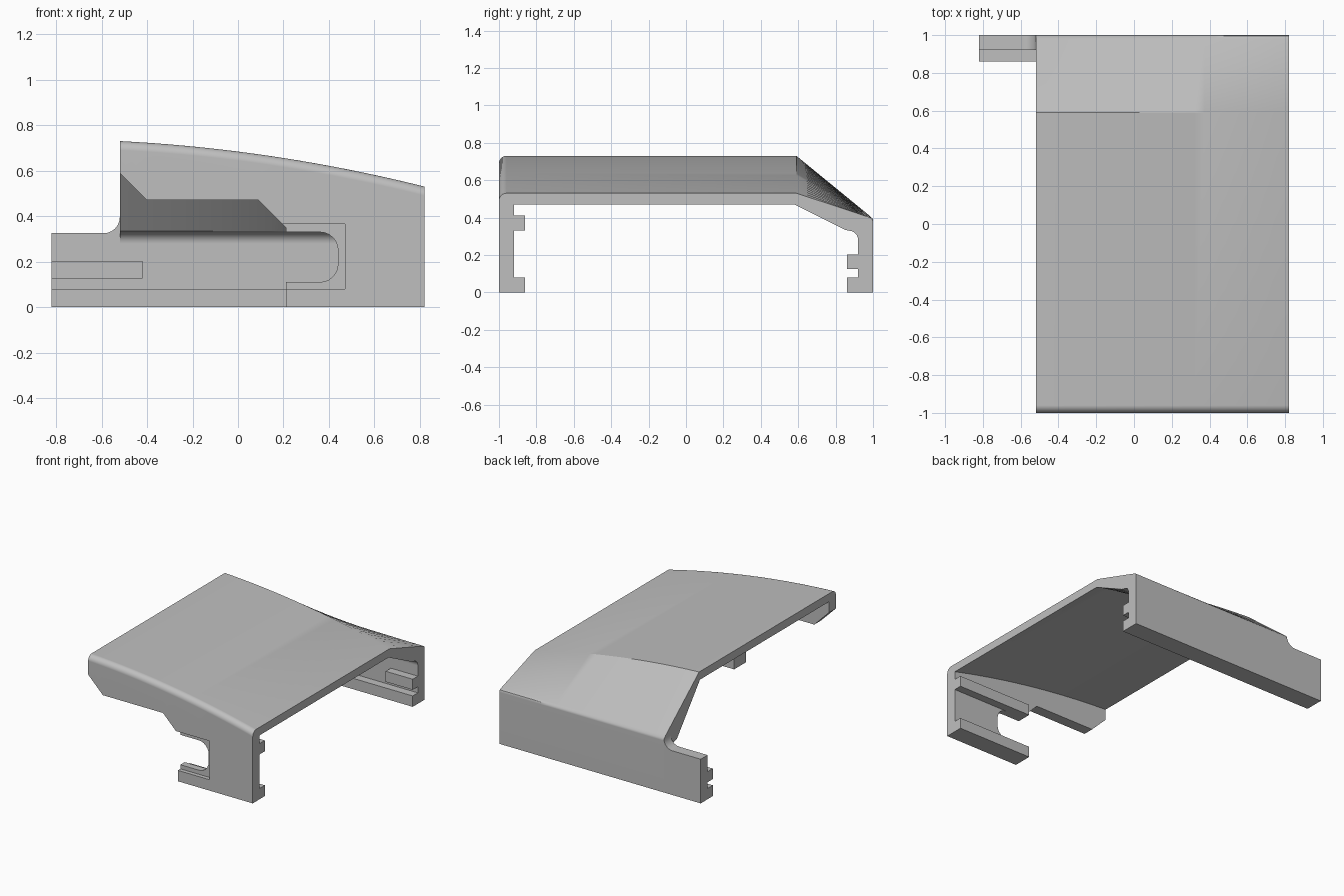
import bpy, bmesh, math

cube = bpy.data.objects.get("Cube")
if cube:
    bpy.data.objects.remove(cube, do_unlink=True)

grey = bpy.data.materials.new("plain_grey")
grey.use_nodes = True
grey.diffuse_color = (0.52, 0.52, 0.52, 1)
grey.node_tree.nodes["Principled BSDF"].inputs["Base Color"].default_value = grey.diffuse_color

LEFT, RIGHT = -0.52, 0.82      # ends of the shell in x
WALL, ROOF = 0.08, 0.06        # thicknesses


def loft(name, rings):
    """Closed solid through matching rings of points."""
    bm = bmesh.new()
    loops = [[bm.verts.new(p) for p in ring] for ring in rings]
    n = len(loops[0])
    for a, b in zip(loops, loops[1:]):
        for i in range(n):
            j = (i + 1) % n
            bm.faces.new((a[i], a[j], b[j], b[i]))
    bm.faces.new(loops[0])
    bm.faces.new(loops[-1])
    bmesh.ops.recalc_face_normals(bm, faces=bm.faces)
    mesh = bpy.data.meshes.new(name)
    bm.to_mesh(mesh)
    bm.free()
    obj = bpy.data.objects.new(name, mesh)
    bpy.context.collection.objects.link(obj)
    mesh.materials.append(grey)
    return obj


def prism(name, outline, y0, y1):
    """Solid from an x-z outline stretched along y."""
    return loft(name, [[(x, y, z) for x, z in outline] for y in (y0, y1)])


def bar(name, x0, x1, y0, y1, z0, z1):
    return prism(name, [(x0, z0), (x1, z0), (x1, z1), (x0, z1)], y0, y1)


def arc(cx, cz, r, start, end, steps=6):
    """Points of a circular arc, angles in degrees."""
    angles = [math.radians(start + (end - start) * i / steps) for i in range(steps + 1)]
    return [(cx + r * math.cos(a), cz + r * math.sin(a)) for a in angles]


def activate(obj):
    bpy.ops.object.select_all(action='DESELECT')
    obj.select_set(True)
    bpy.context.view_layer.objects.active = obj


def cut(target, cutter):
    cutter.hide_render = True
    mod = target.modifiers.new("cut", 'BOOLEAN')
    mod.operation = 'DIFFERENCE'
    mod.solver = 'EXACT'
    mod.object = cutter
    activate(target)
    bpy.ops.object.modifier_apply(modifier=mod.name)
    bpy.data.objects.remove(cutter, do_unlink=True)


def finish(obj):
    activate(obj)
    bpy.ops.object.shade_smooth_by_angle(angle=math.radians(30))
    mod = obj.modifiers.new("even_shading", 'WEIGHTED_NORMAL')
    mod.keep_sharp = True


def section(x):
    """Shell cross-section at x: front wall, domed roof, sloped back, back wall."""
    d = x - LEFT
    top = 0.73 - 0.05 * d - 0.074 * d * d
    slope = (top - 0.395) / 0.41
    outer = [(-1, 0)] + arc(-0.96, top - 0.04, 0.04, 180, 90)
    outer += [(0.59, top), (0.98, 0.395 + 0.02 * slope), (0.994, 0.395), (1, 0.38), (1, 0)]
    inner = [(1 - WALL, 0)] + arc(0.87, 0.28, 0.05, 0, 90)
    inner += [(0.85, 0.335), (0.58, top - ROOF), (WALL - 1, top - ROOF), (WALL - 1, 0)]
    return [(x, y, z) for y, z in outer + inner]


# Main shell
STEPS = 24
shell = loft("cover_shell", [section(LEFT + (RIGHT - LEFT) * i / STEPS) for i in range(STEPS + 1)])

# Front wall opening with a rounded slot
opening = [(-0.6, -0.1), (0.21, -0.1), (0.21, 0.11)]
opening += arc(0.36, 0.19, 0.08, -90, 0) + arc(0.36, 0.25, 0.08, 0, 90)
opening += [(0.21, 0.33), (0.21, 0.35), (0.09, 0.47), (-0.4, 0.47), (-0.6, 0.67)]
cut(shell, prism("opening_cutter", opening, -1.1, -0.85))

# Shallow pocket around the slot
cut(shell, bar("pocket_cutter", 0.15, 0.47, -1.1, -0.97, 0.08, 0.365))

# Back wall arm with a filleted shoulder
arm_outline = [(LEFT, 0), (-0.82, 0), (-0.82, 0.325)] + arc(-0.59, 0.395, 0.07, -90, 0)
arm = prism("back_arm", arm_outline, 1 - WALL, 1)

# Guide rails on the inside of both walls
parts = [
    shell, arm,
    bar("front_lower_rail", 0.21, RIGHT, -0.92, -0.86, 0, 0.08),
    bar("front_upper_rail", 0.21, RIGHT, -0.92, -0.86, 0.33, 0.41),
    bar("back_lower_rail", -0.82, RIGHT, 0.86, 0.92, 0, 0.08),
    bar("back_upper_rail_right", -0.82, -0.42, 0.86, 0.92, 0.125, 0.203),
    bar("back_upper_rail_left", 0.6, RIGHT, 0.86, 0.92, 0.125, 0.203),
]
for part in parts:
    finish(part)
